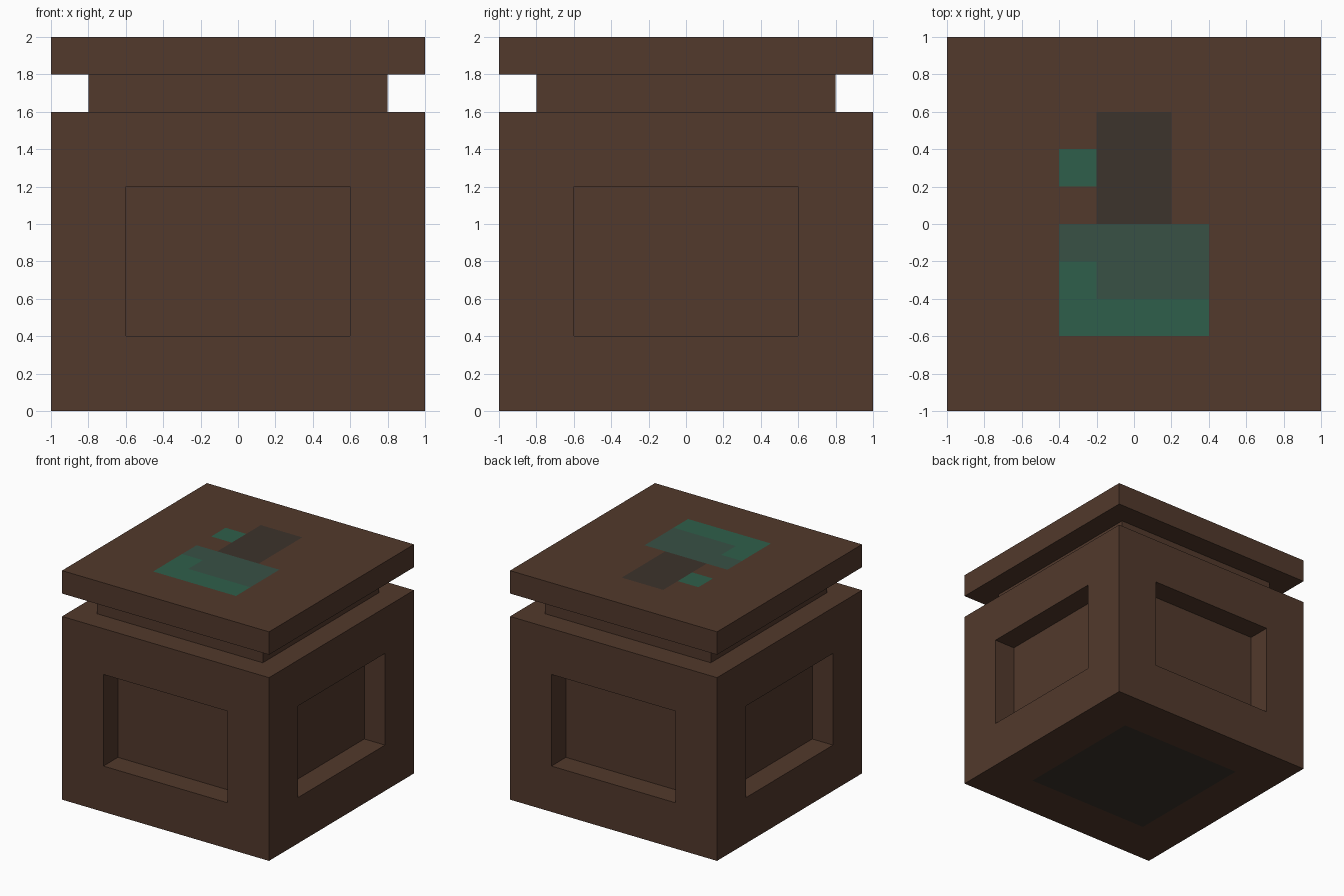
import bpy, bmesh
from mathutils import Vector

if "Cube" in bpy.data.objects:
    bpy.data.objects.remove(bpy.data.objects["Cube"])


def material(name, color):
    m = bpy.data.materials.new(name)
    m.diffuse_color = (*color, 1)
    m.use_nodes = True
    m.node_tree.nodes["Principled BSDF"].inputs["Base Color"].default_value = m.diffuse_color
    return m


BROWN, DARK, MUTED, GREEN = range(4)
MATERIALS = [
    material("brown wood", (0.084, 0.041, 0.025)),
    material("dark grey brown", (0.045, 0.033, 0.025)),
    material("muted green", (0.040, 0.082, 0.060)),
    material("deep green", (0.028, 0.114, 0.070)),
]


def box(half, z0, z1):
    """Square block of the given half width between two heights."""
    bm = bmesh.new()
    bmesh.ops.create_cube(bm, size=1)
    for v in bm.verts:
        v.co = Vector((v.co.x * 2 * half, v.co.y * 2 * half, z1 if v.co.z > 0 else z0))
    return bm


def cut(bm, axis, positions):
    """Slice the mesh across one axis so faces can be picked by position."""
    normal = Vector([float(i == axis) for i in range(3)])
    for p in positions:
        geom = bm.verts[:] + bm.edges[:] + bm.faces[:]
        bmesh.ops.bisect_plane(bm, geom=geom, plane_co=normal * p, plane_no=normal)


def finish(bm, name):
    bm.normal_update()
    mesh = bpy.data.meshes.new(name)
    bm.to_mesh(mesh)
    bm.free()
    for m in MATERIALS:
        mesh.materials.append(m)
    obj = bpy.data.objects.new(name, mesh)
    bpy.context.collection.objects.link(obj)


# Body: a recessed panel on each side and a dark square underneath
bm = box(1, 0, 1.6)
for axis in (0, 1):
    cut(bm, axis, (-0.6, 0.6))
cut(bm, 2, (0.4, 1.2))
bm.normal_update()
panels = []
for f in bm.faces:
    c = f.calc_center_median()
    if abs(f.normal.z) < 0.5 and min(abs(c.x), abs(c.y)) < 0.1 and 0.4 < c.z < 1.2:
        panels.append(f)
    elif f.normal.z < -0.5 and max(abs(c.x), abs(c.y)) < 0.1:
        f.material_index = DARK
for f in panels:
    n = f.normal.copy()
    rim = f.verts[:]
    inner = [bm.verts.new(v.co - n * 0.2) for v in rim]
    for i in range(4):
        j = (i + 1) % 4
        bm.faces.new((rim[i], rim[j], inner[j], inner[i]))
    bm.faces.new(inner)
bmesh.ops.delete(bm, geom=panels, context='FACES_ONLY')
finish(bm, "body")

# Neck between body and lid
finish(box(0.8, 1.6, 1.8), "neck")

# Lid with painted blocks: (x0, x1, y0, y1, colour), later ones on top
PAINT = [
    (-0.2, 0.2, 0.0, 0.6, DARK),
    (-0.4, -0.2, 0.2, 0.4, GREEN),
    (-0.4, 0.4, -0.6, 0.0, GREEN),
    (-0.4, 0.4, -0.2, 0.0, MUTED),
    (-0.2, 0.4, -0.4, -0.2, MUTED),
]
bm = box(1, 1.8, 2)
cut(bm, 0, (-0.4, -0.2, 0.2, 0.4))
cut(bm, 1, (-0.6, -0.4, -0.2, 0, 0.2, 0.4, 0.6))
bm.normal_update()
for f in bm.faces:
    c = f.calc_center_median()
    if f.normal.z > 0.5:
        for x0, x1, y0, y1, color in PAINT:
            if x0 < c.x < x1 and y0 < c.y < y1:
                f.material_index = color
finish(bm, "lid")
